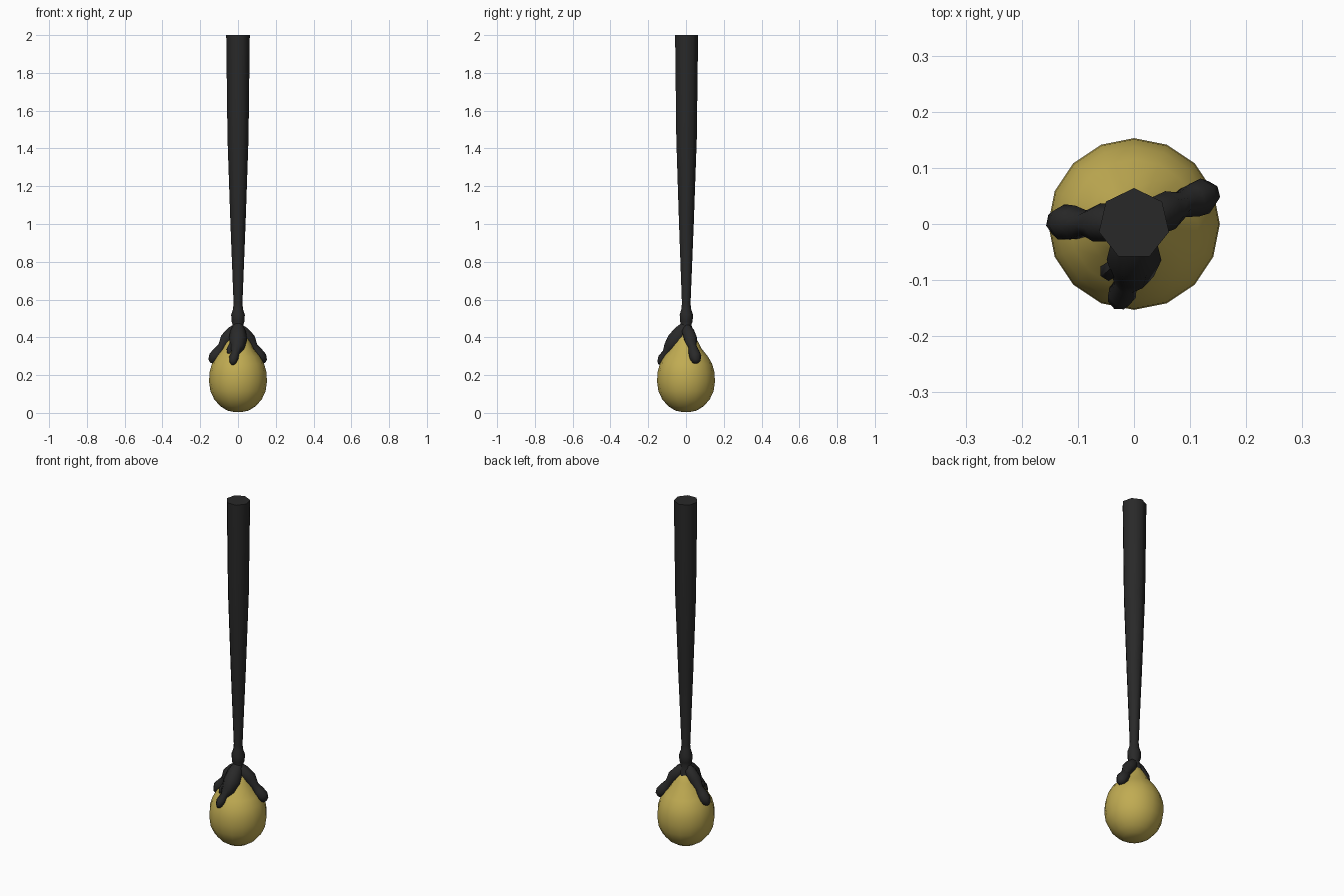
import bpy, bmesh, math
from mathutils import Vector

if "Cube" in bpy.data.objects:
    bpy.data.objects.remove(bpy.data.objects["Cube"])


def material(name, color):
    m = bpy.data.materials.new(name)
    m.diffuse_color = (*color, 1)
    m.use_nodes = True
    m.node_tree.nodes["Principled BSDF"].inputs["Base Color"].default_value = m.diffuse_color
    return m


dark = material("dark_iron", (0.022, 0.022, 0.022))
amber = material("amber", (0.53, 0.41, 0.085))


def tube(name, path, sides, mat, phase=90):
    """Closed tube through (x, y, z, radius) points, rings square to the path."""
    bm = bmesh.new()
    pts = [Vector(p[:3]) for p in path]
    rings = []
    for i, p in enumerate(pts):
        d = (pts[min(i + 1, len(pts) - 1)] - pts[max(i - 1, 0)]).normalized()
        turn = Vector((0, 0, 1 if d.z >= 0 else -1)).rotation_difference(d)
        ring = []
        for k in range(sides):
            a = math.radians(phase) + math.tau * k / sides
            v = Vector((math.cos(a), math.sin(a), 0)) * path[i][3]
            ring.append(bm.verts.new(p + turn @ v))
        rings.append(ring)
    for a, b in zip(rings, rings[1:]):
        for k in range(sides):
            j = (k + 1) % sides
            bm.faces.new((a[k], a[j], b[j], b[k]))
    bm.faces.new(rings[0])
    bm.faces.new(rings[-1])
    bmesh.ops.recalc_face_normals(bm, faces=bm.faces)
    me = bpy.data.meshes.new(name)
    bm.to_mesh(me)
    bm.free()
    ob = bpy.data.objects.new(name, me)
    bpy.context.collection.objects.link(ob)
    me.materials.append(mat)
    bpy.ops.object.select_all(action='DESELECT')
    ob.select_set(True)
    bpy.context.view_layer.objects.active = ob
    bpy.ops.object.shade_smooth_by_angle(angle=math.radians(55))
    return ob


def revolve(name, profile, sides, mat):
    return tube(name, [(0, 0, z, r) for z, r in profile], sides, mat)


# Egg-shaped bulb tapering up into the claw
revolve("bulb", [(0.005, 0.02), (0.012, 0.056), (0.035, 0.093), (0.07, 0.125),
                 (0.115, 0.146), (0.165, 0.153), (0.215, 0.151), (0.26, 0.138),
                 (0.30, 0.115), (0.34, 0.083), (0.38, 0.062), (0.42, 0.035),
                 (0.44, 0.012)], 16, amber)

# Long tapering stem with a knuckle at the wrist
revolve("stem", [(0.40, 0.042), (0.43, 0.042), (0.465, 0.028), (0.485, 0.035),
                 (0.52, 0.037), (0.55, 0.027), (0.58, 0.024), (1.0, 0.041),
                 (1.45, 0.057), (2.0, 0.064)], 7, dark)


def finger(name, angle, steps):
    """Claw finger from (distance, z, radius) steps along a heading."""
    c, s = math.cos(math.radians(angle)), math.sin(math.radians(angle))
    tube(name, [(d * c, d * s, z, r) for d, z, r in steps], 7, dark)


# Two slim fingers
slim = [(0.0, 0.46, 0.02), (0.025, 0.43, 0.034), (0.06, 0.39, 0.036),
        (0.085, 0.35, 0.023), (0.105, 0.32, 0.031), (0.124, 0.295, 0.033),
        (0.137, 0.273, 0.023), (0.141, 0.264, 0.009)]
finger("left_finger", 179, slim)
finger("right_finger", 22, [(d * 1.05, z, r) for d, z, r in slim])

# Broad front finger with a small thumb beside it
tube("front_finger", [(0, 0, 0.47, 0.022), (0, -0.025, 0.43, 0.042),
                      (0, -0.055, 0.385, 0.05), (-0.003, -0.085, 0.345, 0.039),
                      (-0.015, -0.107, 0.315, 0.021), (-0.022, -0.125, 0.29, 0.026),
                      (-0.027, -0.135, 0.268, 0.02), (-0.028, -0.139, 0.255, 0.008)],
     7, dark)
tube("thumb", [(-0.015, -0.06, 0.39, 0.02), (-0.035, -0.078, 0.355, 0.017),
               (-0.046, -0.085, 0.333, 0.017), (-0.05, -0.088, 0.315, 0.008)],
     6, dark)
